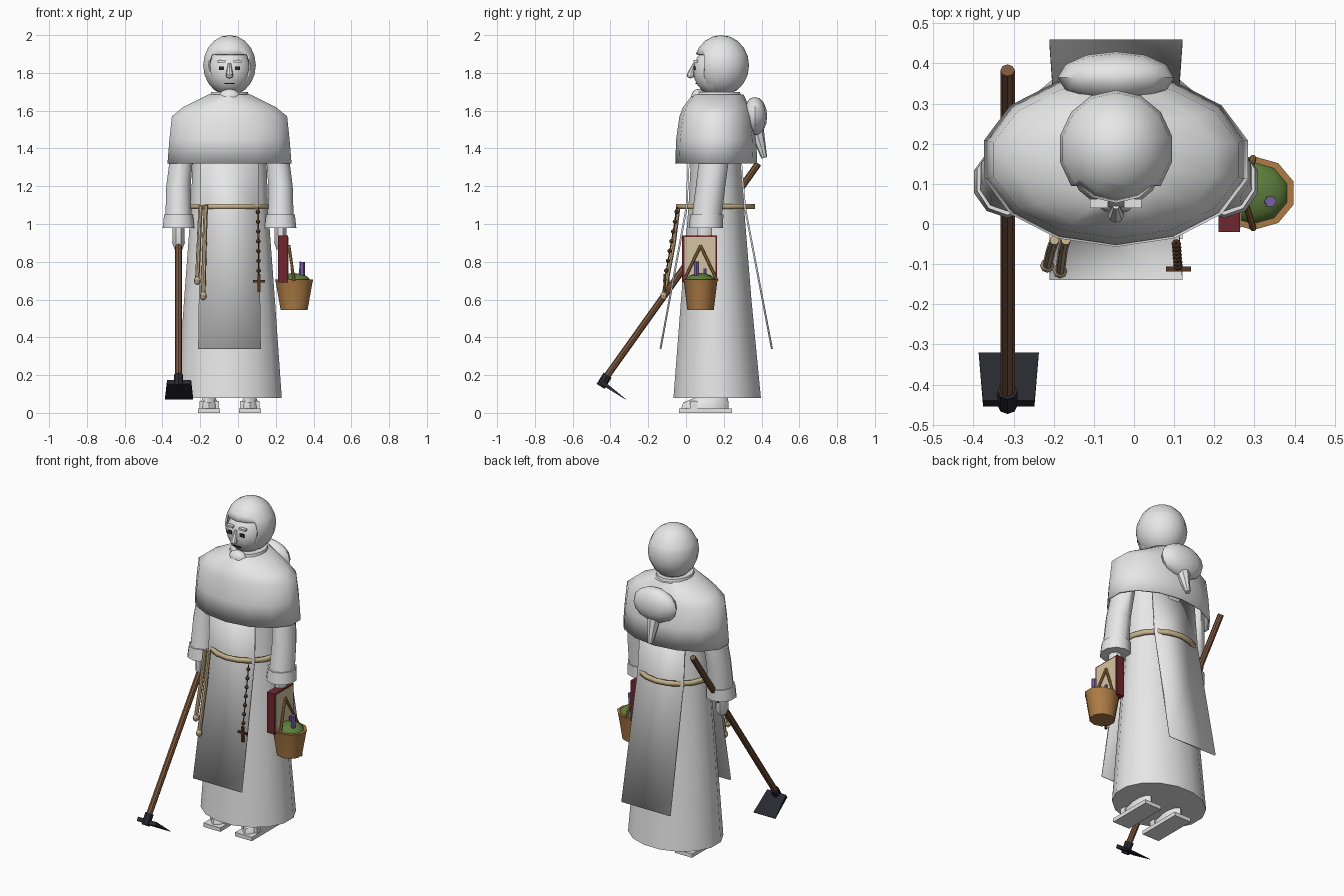
import bpy, bmesh, math
from mathutils import Vector, Matrix

old = bpy.data.objects.get("Cube")
if old:
    bpy.data.objects.remove(old, do_unlink=True)

CX = -0.045  # middle of the figure
CY = 0.16


def material(name, r, g, b):
    m = bpy.data.materials.new(name)
    m.use_nodes = True
    m.diffuse_color = (r, g, b, 1)
    m.node_tree.nodes["Principled BSDF"].inputs["Base Color"].default_value = (r, g, b, 1)
    return m


white = material("white cloth", 0.8, 0.8, 0.8)
rope = material("rope", 0.58, 0.45, 0.26)
paper = material("paper", 0.66, 0.55, 0.36)
red = material("red leather", 0.16, 0.02, 0.026)
wicker = material("wicker", 0.42, 0.2, 0.06)
green = material("leaf green", 0.11, 0.21, 0.045)
purple = material("purple flower", 0.2, 0.11, 0.4)
wood = material("wood", 0.2, 0.095, 0.045)
dark_wood = material("dark wood", 0.09, 0.035, 0.014)
iron = material("iron", 0.022, 0.022, 0.03)


def finish(name, bm, mat, angle=40, thick=0):
    bmesh.ops.recalc_face_normals(bm, faces=bm.faces)
    me = bpy.data.meshes.new(name)
    bm.to_mesh(me)
    bm.free()
    me.materials.append(mat)
    me.shade_smooth()
    me.set_sharp_from_angle(angle=math.radians(angle))
    ob = bpy.data.objects.new(name, me)
    bpy.context.scene.collection.objects.link(ob)
    if thick:
        mod = ob.modifiers.new("thickness", "SOLIDIFY")
        mod.thickness = thick
    return ob


def loft(name, rings, mat, sides=14, bottom=True, top=True, thick=0):
    """Stack of level ellipses: (x, y, z, x radius, y radius)."""
    bm = bmesh.new()
    loops = []
    for x, y, z, rx, ry in rings:
        turns = [2 * math.pi * (i + 0.5) / sides for i in range(sides)]
        loops.append([bm.verts.new((x + rx * math.cos(a), y + ry * math.sin(a), z)) for a in turns])
    for a, b in zip(loops, loops[1:]):
        for i in range(sides):
            j = (i + 1) % sides
            bm.faces.new((a[i], a[j], b[j], b[i]))
    if bottom:
        bm.faces.new(loops[0])
    if top:
        bm.faces.new(loops[-1])
    return finish(name, bm, mat, thick=thick)


def rod(name, points, r, mat, r_end=None, sides=8):
    """Straight segments following a path."""
    bm = bmesh.new()
    for a, b in zip(points, points[1:]):
        a, b = Vector(a), Vector(b)
        m = Matrix.Translation((a + b) / 2) @ (b - a).to_track_quat("Z", "Y").to_matrix().to_4x4()
        bmesh.ops.create_cone(bm, cap_ends=True, segments=sides, radius1=r,
                              radius2=r if r_end is None else r_end, depth=(b - a).length, matrix=m)
    return finish(name, bm, mat)


def ball(name, at, size, mat, u=12, v=8):
    bm = bmesh.new()
    m = Matrix.Translation(at) @ Matrix.Diagonal((*size, 1))
    bmesh.ops.create_uvsphere(bm, u_segments=u, v_segments=v, radius=1, matrix=m)
    return finish(name, bm, mat)


def box(name, low, high, mat, tilt=0):
    low, high = Vector(low), Vector(high)
    bm = bmesh.new()
    m = Matrix.Translation((low + high) / 2) @ Matrix.Rotation(tilt, 4, "X")
    bmesh.ops.create_cube(bm, size=1, matrix=m @ Matrix.Diagonal((*(high - low), 1)))
    return finish(name, bm, mat)


def panel(name, rows, mat, thick):
    """Hanging cloth: rows of (half width, y, z)."""
    bm = bmesh.new()
    edge = [[bm.verts.new((CX + s * w, y, z)) for s in (-1, 1)] for w, y, z in rows]
    for a, b in zip(edge, edge[1:]):
        bm.faces.new((a[0], a[1], b[1], b[0]))
    return finish(name, bm, mat, thick=thick)


# Robe, cape and collar
loft("robe", [(CX, 0.165, 0.08, 0.282, 0.236), (CX, CY, 0.6, 0.245, 0.19),
              (CX, CY, 1.09, 0.208, 0.15), (CX, CY, 1.32, 0.2, 0.138),
              (CX, CY, 1.55, 0.19, 0.13)], white, sides=16)
loft("cape", [(CX, CY, 1.32, 0.337, 0.217), (CX, CY, 1.45, 0.326, 0.212),
              (CX, CY, 1.57, 0.313, 0.195), (CX, CY, 1.62, 0.25, 0.175),
              (CX, 0.17, 1.685, 0.115, 0.135)], white, bottom=False, thick=0.01)
loft("collar", [(CX, 0.17, 1.63, 0.115, 0.135), (CX, 0.17, 1.7, 0.1, 0.115)], white)
ball("collar_fold", (CX, 0.065, 1.672), (0.058, 0.038, 0.043), white)
panel("front_panel", [(0.153, 0.012, 1.4), (0.156, -0.002, 1.09), (0.166, -0.14, 0.34)], white, 0.01)
panel("back_panel", [(0.153, 0.29, 1.4), (0.156, 0.317, 1.09), (0.166, 0.46, 0.34)], white, 0.01)

# Hood with a square face opening
bm = bmesh.new()
place = Matrix.Translation((CX, 0.187, 1.84)) @ Matrix.Diagonal((0.143, 0.147, 0.16, 1))
bmesh.ops.create_uvsphere(bm, u_segments=14, v_segments=10, radius=1, matrix=place)
for co, no in (((0, 0.095, 0), (0, 1, 0)), ((0, 0, 1.9), (0, 0, 1))):
    bmesh.ops.bisect_plane(bm, geom=bm.verts[:] + bm.edges[:] + bm.faces[:], plane_co=co, plane_no=no)
opening = [f for f in bm.faces if f.calc_center_median().y < 0.095 and f.calc_center_median().z < 1.9]
bmesh.ops.delete(bm, geom=opening, context="FACES")
finish("hood", bm, white, thick=0.012)
ball("hanging_cowl", (CX, 0.365, 1.57), (0.145, 0.065, 0.103), white)
rod("cowl_tail", [(CX, 0.365, 1.52), (CX, 0.415, 1.35)], 0.045, white, 0.015)

# Face
ball("face", (CX, 0.16, 1.81), (0.118, 0.122, 0.13), white, 14, 10)
rod("nose", [(CX, 0.045, 1.85), (CX, 0.022, 1.785)], 0.008, white, 0.02)
ball("nose_tip", (CX, 0.024, 1.787), (0.02, 0.02, 0.016), white, 8, 6)
box("mouth", (CX - 0.026, 0.049, 1.742), (CX + 0.026, 0.057, 1.747), iron)

# Paired parts
for side, s in (("right", -1), ("left", 1)):
    ex = CX + s * 0.042
    box(side + "_eye", (ex - 0.014, 0.041, 1.816), (ex + 0.014, 0.05, 1.835), iron)
    box(side + "_brow", (ex - 0.022, 0.04, 1.856), (ex + 0.022, 0.062, 1.868), white)
    ax = CX + s * 0.27
    loft(side + "_sleeve", [(ax, 0.105, 1.0, 0.074, 0.08), (ax, 0.13, 1.2, 0.068, 0.078),
                            (CX + s * 0.25, 0.155, 1.4, 0.062, 0.08),
                            (CX + s * 0.23, CY, 1.55, 0.05, 0.07)], white, 10)
    loft(side + "_cuff", [(ax, 0.105, 0.98, 0.088, 0.09), (ax, 0.11, 1.05, 0.08, 0.088)], white, 10)
    loft(side + "_hand", [(ax, 0.098, 0.865, 0.022, 0.03), (ax, 0.098, 0.9, 0.036, 0.045),
                          (ax, 0.1, 0.99, 0.034, 0.04)], white, 8)
    fx = CX + s * 0.108
    box(side + "_sandal", (fx - 0.058, -0.037, 0), (fx + 0.058, 0.243, 0.024), white)
    loft(side + "_foot", [(fx, 0.1, 0.024, 0.05, 0.125), (fx, 0.105, 0.055, 0.048, 0.12),
                          (fx, 0.14, 0.085, 0.032, 0.08)], white, 10)
    box(side + "_strap", (fx - 0.052, 0.02, 0.024), (fx + 0.052, 0.06, 0.062), white)

# Rope belt and its two knotted ends
loft("belt", [(CX, 0.156, z, 0.222, 0.209) for z in (1.08, 1.106)], rope, 18, False, False, 0.02)
for name, x, x_end, z in (("long_cord", -0.17, -0.184, 0.62), ("short_cord", -0.198, -0.216, 0.7)):
    y = -0.118 + (z - 0.62) * 0.18
    rod(name, [(x, -0.04, 1.1), ((x + x_end) / 2, -0.065, 0.9), (x_end, y, z)], 0.012, rope)
    ball(name + "_knot", (x_end, y, z), (0.018, 0.018, 0.023), rope, 8, 6)

# Prayer beads with cross
start, end = Vector((0.105, -0.045, 1.09)), Vector((0.11, -0.11, 0.72))
rod("bead_string", [start, end], 0.003, dark_wood, sides=6)
for i in range(7):
    ball("bead_%d" % i, start.lerp(end, 0.07 + i * 0.14), (0.012,) * 3, dark_wood, 8, 6)
box("cross_post", (0.104, -0.118, 0.64), (0.118, -0.106, 0.735), dark_wood)
box("cross_bar", (0.08, -0.118, 0.69), (0.142, -0.106, 0.703), dark_wood)

# Hoe
HX = -0.315
rod("hoe_handle", [(HX, 0.383, 1.32), (HX, -0.44, 0.165)], 0.018, wood)
rod("hoe_socket", [(HX, -0.415, 0.2), (HX, -0.452, 0.14)], 0.025, iron, sides=8)
bm = bmesh.new()
bmesh.ops.create_cube(bm, size=1)
for v in bm.verts:  # wide thin edge, thick narrow root
    tip = v.co.y > 0
    v.co = (v.co.x * (0.15 if tip else 0.128), v.co.y * 0.155, v.co.z * (0.003 if tip else 0.024))
turn = Matrix.Rotation(-0.62, 4, "X")
bmesh.ops.transform(bm, matrix=Matrix.Translation((HX + 0.003, -0.384, 0.118)) @ turn, verts=bm.verts)
finish("hoe_blade", bm, iron)

# Book
box("book_cover", (0.211, -0.02, 0.69), (0.264, 0.165, 0.94), red)
box("book_page", (0.264, -0.009, 0.7), (0.267, 0.157, 0.932), paper)

# Basket with herbs
BX, BY = 0.297, 0.077
loft("basket", [(BX, BY, 0.545, 0.075, 0.07), (BX, BY, 0.69, 0.102, 0.088),
                (BX, BY, 0.705, 0.106, 0.092)], wicker, 10)
ball("herbs", (BX, BY, 0.695), (0.092, 0.08, 0.045), green, 10, 8)
rod("basket_handle", [(BX, BY - 0.088, 0.7), (0.27, BY, 0.885), (BX, BY + 0.088, 0.7)], 0.008, wicker)
rod("tall_flower", [(0.338, 0.056, 0.7), (0.34, 0.056, 0.8)], 0.015, purple, sides=6)
rod("short_flower", [(0.29, 0.1, 0.7), (0.288, 0.1, 0.765)], 0.009, purple, sides=6)
